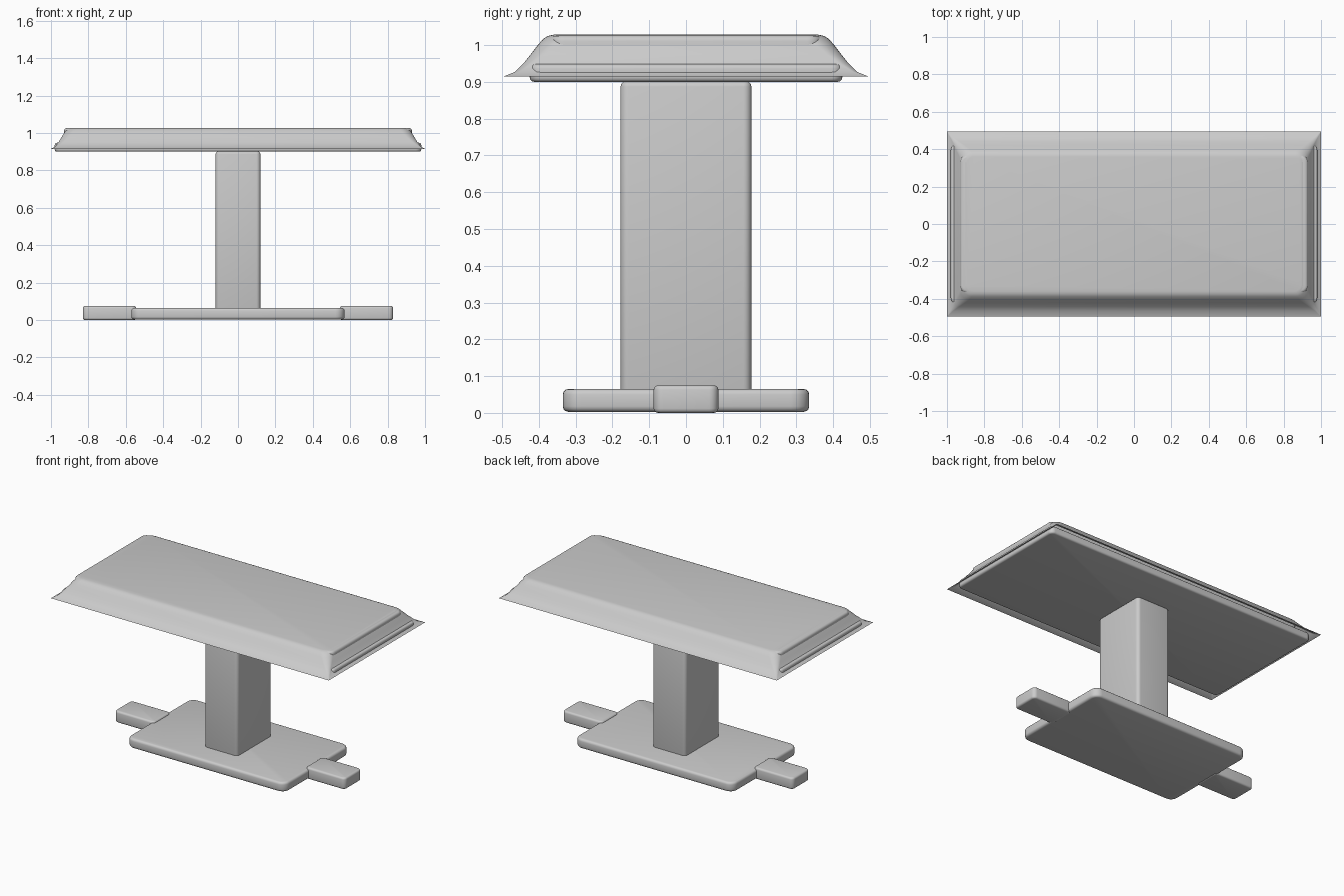
import bpy
import bmesh
from math import cos, sin, pi

cube = bpy.data.objects.get("Cube")
if cube:
    bpy.data.objects.remove(cube, do_unlink=True)

grey = bpy.data.materials.new("plain_grey")
grey.use_nodes = True
colour = (0.6, 0.6, 0.6, 1)
grey.diffuse_color = colour
grey.node_tree.nodes["Principled BSDF"].inputs["Base Color"].default_value = colour


def outline(hx, hy, radius, steps=6):
    """Corner-rounded rectangle, counter-clockwise."""
    points = []
    for corner, (sx, sy) in enumerate([(1, 1), (-1, 1), (-1, -1), (1, -1)]):
        for i in range(steps + 1):
            a = (corner + i / steps) * pi / 2
            points.append((sx * (hx - radius) + radius * cos(a),
                           sy * (hy - radius) + radius * sin(a)))
    return points


def loft(name, rings, x=0, bottom=True, angle=0.6):
    """Skin rings of (half x, half y, corner radius, z), from low to high."""
    bm = bmesh.new()
    loops = [[bm.verts.new((x + px, py, z)) for px, py in outline(hx, hy, r)]
             for hx, hy, r, z in rings]
    for low, high in zip(loops, loops[1:]):
        for i in range(len(low)):
            j = (i + 1) % len(low)
            bm.faces.new((low[i], low[j], high[j], high[i]))
    bm.faces.new(loops[-1])
    if bottom:
        bm.faces.new(loops[0][::-1])
    mesh = bpy.data.meshes.new(name)
    bm.to_mesh(mesh)
    bm.free()
    mesh.materials.append(grey)
    obj = bpy.data.objects.new(name, mesh)
    bpy.context.collection.objects.link(obj)
    bpy.ops.object.select_all(action="DESELECT")
    obj.select_set(True)
    bpy.context.view_layer.objects.active = obj
    bpy.ops.object.shade_smooth_by_angle(angle=angle)
    return obj


def slab(name, hx, hy, z0, z1, radius, edge, x=0):
    """Rounded block with softened top and bottom edges."""
    arc = [(edge * (1 - cos(a)), edge * (1 - sin(a))) for a in (0, pi / 6, pi / 3, pi / 2)]
    rings = [(hx - d, hy - d, radius - d, z0 + h) for d, h in reversed(arc)]
    rings += [(hx - d, hy - d, radius - d, z1 - h) for d, h in arc]
    return loft(name, rings, x)


# Foot plate with a small foot at each end
slab("base_plate", 0.57, 0.335, 0.003, 0.065, 0.05, 0.015)
for side, sign in (("left", 1), ("right", -1)):
    slab(side + "_foot", 0.143, 0.088, 0, 0.075, 0.025, 0.012, sign * 0.687)

# Column
slab("column", 0.12, 0.178, 0.03, 0.902, 0.022, 0.015)

# Table top in two layers
slab("lower_top", 0.98, 0.425, 0.9, 0.948, 0.03, 0.012)
slab("upper_top", 0.93, 0.37, 0.94, 1.026, 0.04, 0.015)

# Cloth: a single draped sheet with a square hem
loft("cloth", [
    (1.0, 0.495, 0.001, 0.915),
    (0.978, 0.465, 0.01, 0.927),
    (0.96, 0.442, 0.025, 0.95),
    (0.945, 0.422, 0.04, 0.975),
    (0.93, 0.403, 0.05, 1.0),
    (0.917, 0.387, 0.05, 1.018),
    (0.907, 0.374, 0.045, 1.025),
    (0.895, 0.36, 0.04, 1.028),
], bottom=False, angle=0.9)
